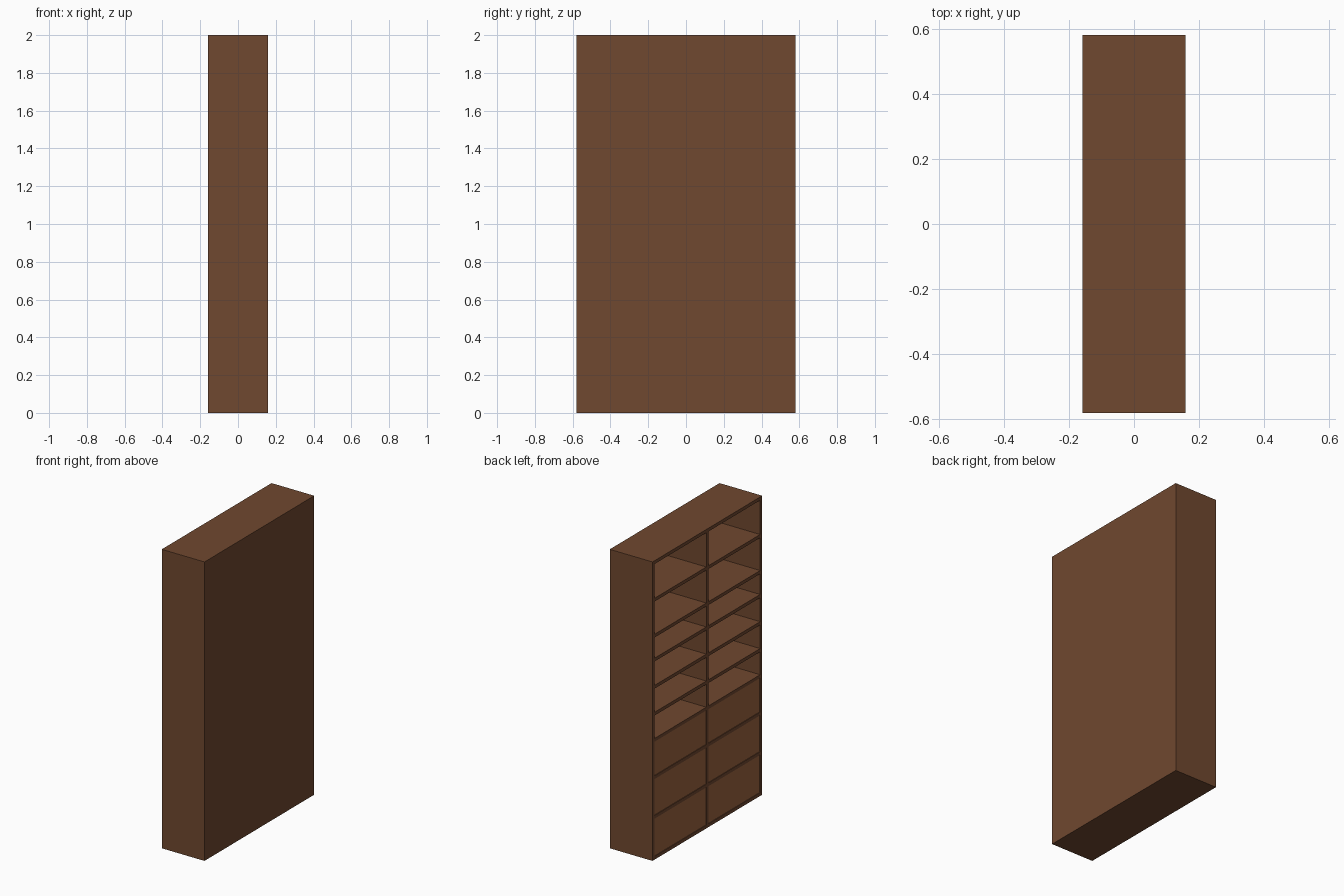
import bpy

if "Cube" in bpy.data.objects:
    bpy.data.objects.remove(bpy.data.objects["Cube"])

W, D, H = 1.16, 0.316, 2.0      # width along y, depth along x, height
T = 0.022                       # board thickness
BACK = 0.015                    # back panel thickness


def material(name, rgb):
    m = bpy.data.materials.new(name)
    m.diffuse_color = (*rgb, 1)
    m.use_nodes = True
    m.node_tree.nodes["Principled BSDF"].inputs["Base Color"].default_value = m.diffuse_color
    return m


wood = material("dark_wood", (0.162, 0.065, 0.029))
front_wood = material("drawer_wood", (0.33, 0.125, 0.05))


def board(name, x0, x1, y0, y1, z0, z1, mat=wood):
    bpy.ops.mesh.primitive_cube_add(
        size=1, location=((x0 + x1) / 2, (y0 + y1) / 2, (z0 + z1) / 2))
    ob = bpy.context.object
    ob.name = name
    ob.scale = (x1 - x0, y1 - y0, z1 - z0)
    bpy.ops.object.transform_apply(location=False, rotation=False, scale=True)
    ob.data.materials.append(mat)
    return ob


xf, xb = -D / 2, D / 2          # open side faces -x
yi = W / 2 - T                  # inner face of the side panels
xi = xb - BACK

# Carcass
board("side_panel_front", xf, xb, -W / 2, -yi, 0, H)
board("side_panel_back", xf, xb, yi, W / 2, 0, H)
board("top_panel", xf, xb, -yi, yi, H - T, H)
board("bottom_panel", xf, xb, -yi, yi, 0, T)
board("back_panel", xi, xb, -yi, yi, T, H - T)
board("centre_divider", xf, xi, -T / 2, T / 2, T, H - T)

# Shelves in both bays, by centre height
levels = [0.285, 0.55, 0.80, 0.975, 1.155, 1.337, 1.497, 1.738]
bays = [("left", T / 2, yi), ("right", -yi, -T / 2)]
for side, y0, y1 in bays:
    for i, z in enumerate(levels):
        board(f"shelf_{side}_{i + 1}", xf, xi, y0, y1, z - T / 2, z + T / 2)

# Closed drawer fronts fill the three lowest rows
bottoms = [T] + [z + T / 2 for z in levels[:2]]
tops = [z - T / 2 for z in levels[:3]]
for side, y0, y1 in bays:
    for i, (z0, z1) in enumerate(zip(bottoms, tops)):
        board(f"drawer_front_{side}_{i + 1}", xf + 0.004, xf + 0.022,
              y0, y1, z0, z1, front_wood)
